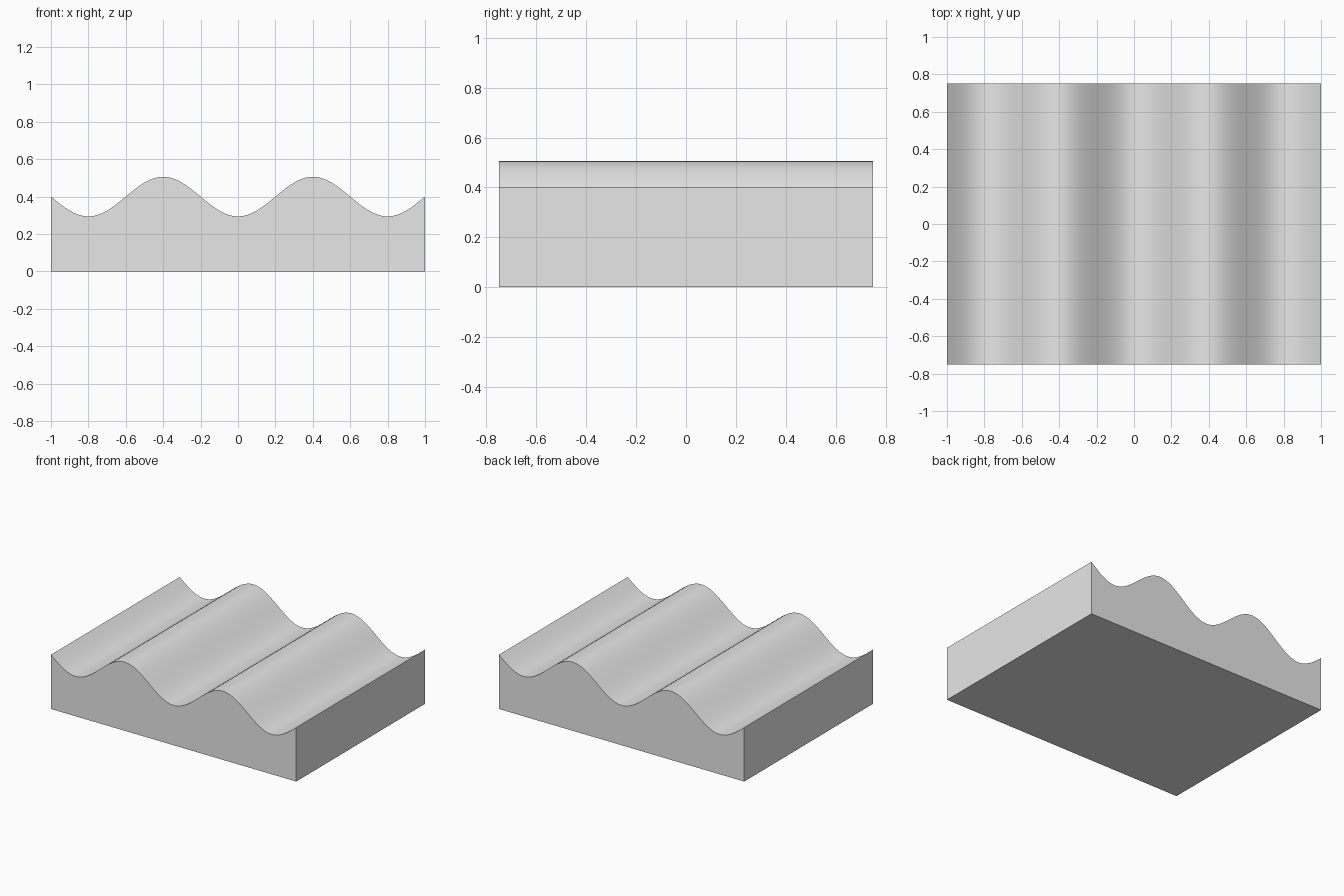
import bpy, bmesh, math

cube = bpy.data.objects.get("Cube")
if cube:
    bpy.data.objects.remove(cube, do_unlink=True)

LENGTH, DEPTH = 2.0, 1.5
MEAN, AMPLITUDE, WAVELENGTH = 0.4, 0.106, 0.8
STEPS = 80

# Plain grey material
grey = bpy.data.materials.new("light grey")
grey.use_nodes = True
colour = (0.8, 0.8, 0.8, 1)
grey.diffuse_color = colour
grey.node_tree.nodes["Principled BSDF"].inputs["Base Color"].default_value = colour


def wave_height(x):
    return MEAN - AMPLITUDE * math.cos(math.tau * x / WAVELENGTH)


# Front profile: flat base closed by a cosine wave on top
bm = bmesh.new()
xs = [LENGTH * (i / STEPS - 0.5) for i in range(STEPS + 1)]
profile = [(xs[0], 0), (xs[-1], 0)] + [(x, wave_height(x)) for x in reversed(xs)]
face = bm.faces.new([bm.verts.new((x, -DEPTH / 2, z)) for x, z in profile])

# Extrude the profile to the back
extruded = bmesh.ops.extrude_face_region(bm, geom=[face], use_keep_orig=True)
back = [v for v in extruded["geom"] if isinstance(v, bmesh.types.BMVert)]
bmesh.ops.translate(bm, verts=back, vec=(0, DEPTH, 0))
bmesh.ops.recalc_face_normals(bm, faces=bm.faces)

mesh = bpy.data.meshes.new("wavy_block")
bm.to_mesh(mesh)
bm.free()
mesh.materials.append(grey)
block = bpy.data.objects.new("wavy_block", mesh)
bpy.context.collection.objects.link(block)

# Smooth wave surface with sharp block edges
bpy.ops.object.select_all(action="DESELECT")
block.select_set(True)
bpy.context.view_layer.objects.active = block
bpy.ops.object.shade_smooth_by_angle(angle=math.radians(30))
